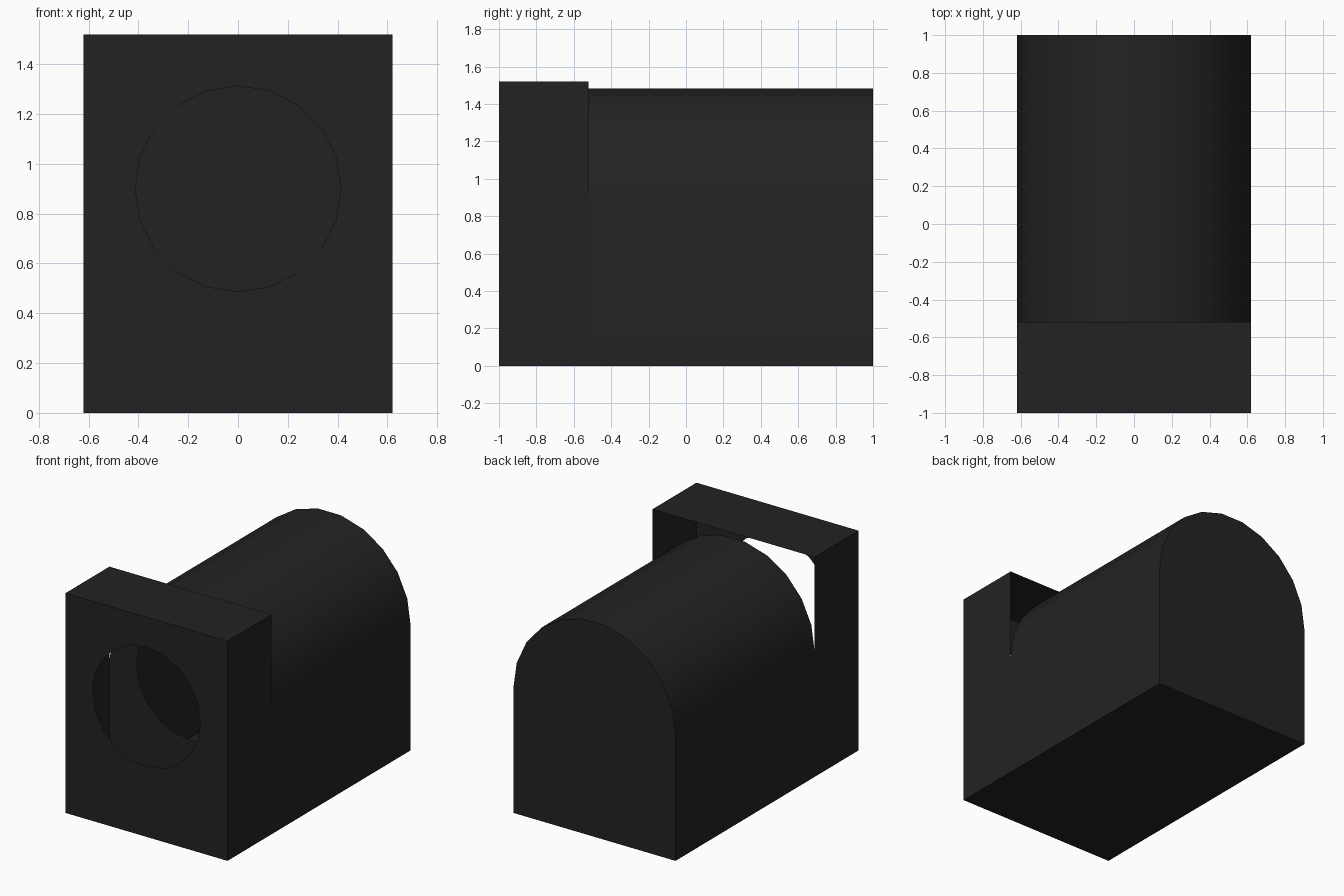
import bpy, bmesh, math

cube = bpy.data.objects.get("Cube")
if cube:
    bpy.data.objects.remove(cube, do_unlink=True)

HALF_W, SPRING, TOP = 0.62, 0.87, 1.52
FRONT, STEP, BACK = -1.0, -0.52, 1.0
HOLE_R, HOLE_Z, HOLE_SIDES = 0.413, 0.9, 20
ARCH_SIDES = 11

black = bpy.data.materials.new("charcoal black")
black.use_nodes = True
colour = (0.0165, 0.0165, 0.0165, 1)
black.diffuse_color = colour
black.node_tree.nodes["Principled BSDF"].inputs["Base Color"].default_value = colour


def ring(bm, points, y):
    """Closed loop of edges in the plane at depth y."""
    verts = [bm.verts.new((x, y, z)) for x, z in points]
    edges = [bm.edges.new((v, verts[i - 1])) for i, v in enumerate(verts)]
    return verts, edges


def hollow_shell(name, profile, y0, y1, closed_back):
    """Thin-walled extrusion whose front panel has a round opening."""
    bm = bmesh.new()
    front, front_edges = ring(bm, profile, y0)
    back, _ = ring(bm, profile, y1)
    for i in range(len(profile)):
        bm.faces.new((front[i - 1], front[i], back[i], back[i - 1]))
    # Front panel around the opening
    turn = [2 * math.pi * i / HOLE_SIDES for i in range(HOLE_SIDES)]
    circle = [(HOLE_R * math.cos(a), HOLE_Z + HOLE_R * math.sin(a)) for a in turn]
    _, hole_edges = ring(bm, circle, y0)
    bmesh.ops.triangle_fill(bm, edges=front_edges + hole_edges,
                            use_beauty=True, normal=(0, -1, 0))
    if closed_back:
        bm.faces.new(back)
    bmesh.ops.recalc_face_normals(bm, faces=bm.faces[:])
    mesh = bpy.data.meshes.new(name)
    bm.to_mesh(mesh)
    bm.free()
    mesh.materials.append(black)
    obj = bpy.data.objects.new(name, mesh)
    bpy.context.collection.objects.link(obj)
    bpy.ops.object.select_all(action="DESELECT")
    obj.select_set(True)
    bpy.context.view_layer.objects.active = obj
    bpy.ops.object.shade_smooth_by_angle(angle=math.radians(30))
    return obj


# Square entrance, open towards the arched body
square = [(-HALF_W, 0), (HALF_W, 0), (HALF_W, TOP), (-HALF_W, TOP)]
hollow_shell("entrance_box", square, FRONT, STEP, False)

# Arched body with a round doorway and closed back
steps = [math.pi * i / ARCH_SIDES for i in range(ARCH_SIDES + 1)]
arch = [(HALF_W * math.cos(a), SPRING + HALF_W * math.sin(a)) for a in steps]
hollow_shell("arched_body", [(-HALF_W, 0), (HALF_W, 0)] + arch, STEP, BACK, True)
